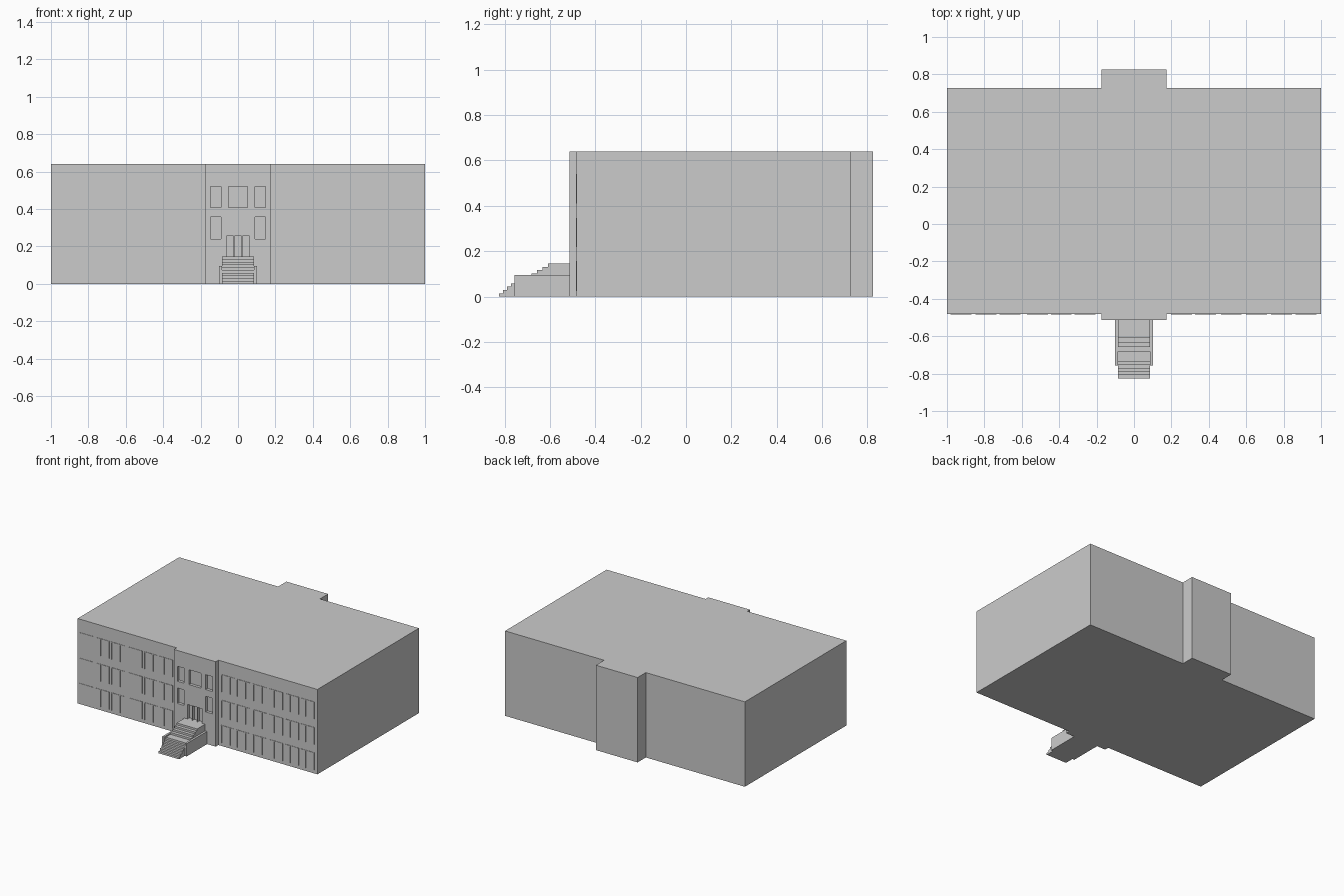
import bpy, bmesh

if "Cube" in bpy.data.objects:
    bpy.data.objects.remove(bpy.data.objects["Cube"])


def finish(name, bm):
    bmesh.ops.recalc_face_normals(bm, faces=bm.faces[:])
    mesh = bpy.data.meshes.new(name)
    bm.to_mesh(mesh)
    bm.free()
    obj = bpy.data.objects.new(name, mesh)
    bpy.context.collection.objects.link(obj)
    return obj


def boxes(name, items):
    # each item is x0, x1, y0, y1, z0, z1
    bm = bmesh.new()
    for x0, x1, y0, y1, z0, z1 in items:
        vs = bmesh.ops.create_cube(bm, size=1)["verts"]
        for v in vs:
            v.co = (x1 if v.co.x > 0 else x0,
                    y1 if v.co.y > 0 else y0,
                    z1 if v.co.z > 0 else z0)
    return finish(name, bm)


def extrude(name, points, direction):
    bm = bmesh.new()
    face = bm.faces.new([bm.verts.new(p) for p in points])
    new = bmesh.ops.extrude_face_region(bm, geom=[face])["geom"]
    bmesh.ops.translate(bm, vec=direction,
                        verts=[g for g in new if isinstance(g, bmesh.types.BMVert)])
    # extrude_face_region drops the start cap only for open shells; keep it closed
    bmesh.ops.holes_fill(bm, edges=bm.edges[:])
    return finish(name, bm)


H = 0.64
FRONT, PORCH, BACK, ANNEX = -0.482, -0.514, 0.727, 0.825
W = 0.174

# main block with the projecting entrance bay and rear bay
half = [(W, PORCH), (W, FRONT), (1, FRONT), (1, BACK), (W, BACK), (W, ANNEX)]
outline = half + [(-x, y) for x, y in reversed(half)]
body = extrude("building_body", [(x, y, 0) for x, y in outline], (0, 0, H))

# recessed windows and three-leaf door in the entrance bay
openings = [(-0.05, 0.05, 0.408, 0.52)]
for s in (-1, 1):
    for z0, z1 in ((0.24, 0.357), (0.408, 0.52)):
        openings.append((s * 0.118 - 0.028, s * 0.118 + 0.028, z0, z1))
for x in (-0.042, 0, 0.042):
    openings.append((x - 0.019, x + 0.019, 0.146, 0.255))
cutter = boxes("opening_cutter", [(a, b, PORCH - 0.05, PORCH + 0.022, c, d)
                                  for a, b, c, d in openings])
cutter.hide_render = True
mod = body.modifiers.new("openings", "BOOLEAN")
mod.operation = "DIFFERENCE"
mod.solver = "EXACT"
mod.object = cutter
bpy.context.view_layer.objects.active = body
bpy.ops.object.modifier_apply(modifier=mod.name)
bpy.data.objects.remove(cutter)

# shallow wing windows: thin pane, mullions and lintel
starts = [-0.982, -0.847, -0.720, -0.573, -0.445, -0.318,
          0.198, 0.327, 0.464, 0.600, 0.733, 0.863]
panes, bars = [], []
for x in starts:
    for z0, z1 in ((0.025, 0.157), (0.218, 0.347), (0.410, 0.540)):
        x1 = x + 0.112
        panes.append((x, x1, FRONT - 0.001, FRONT + 0.004, z0, z1))
        for k in range(4):
            bx = x + k * (0.112 - 0.006) / 3
            bars.append((bx, bx + 0.006, FRONT - 0.003, FRONT + 0.004, z0, z1))
        bars.append((x, x1, FRONT - 0.003, FRONT + 0.004, z1 - 0.006, z1))
boxes("wing_window_panes", panes)
boxes("wing_window_frames", bars)

# entrance stairs: two flights with a short rest between them
N = 10
rise = 0.146 / N
ys = [-0.825 + 0.0175 * i for i in range(6)] + [-0.682 + 0.0245 * i for i in range(4)]
profile = [(-0.50, 0)]
z = 0
for y in ys:
    profile += [(y, z), (y, z + rise)]
    z += rise
profile.append((-0.50, z))
profile = [profile[0]] + profile[1:]
extrude("entrance_stairs", [(-0.086, y, z) for y, z in profile], (0.172, 0, 0))

# cheek walls beside the stairs
boxes("stair_cheek_walls", [(-0.102, -0.086, -0.757, -0.505, 0, 0.096),
                            (0.086, 0.102, -0.757, -0.505, 0, 0.096)])
